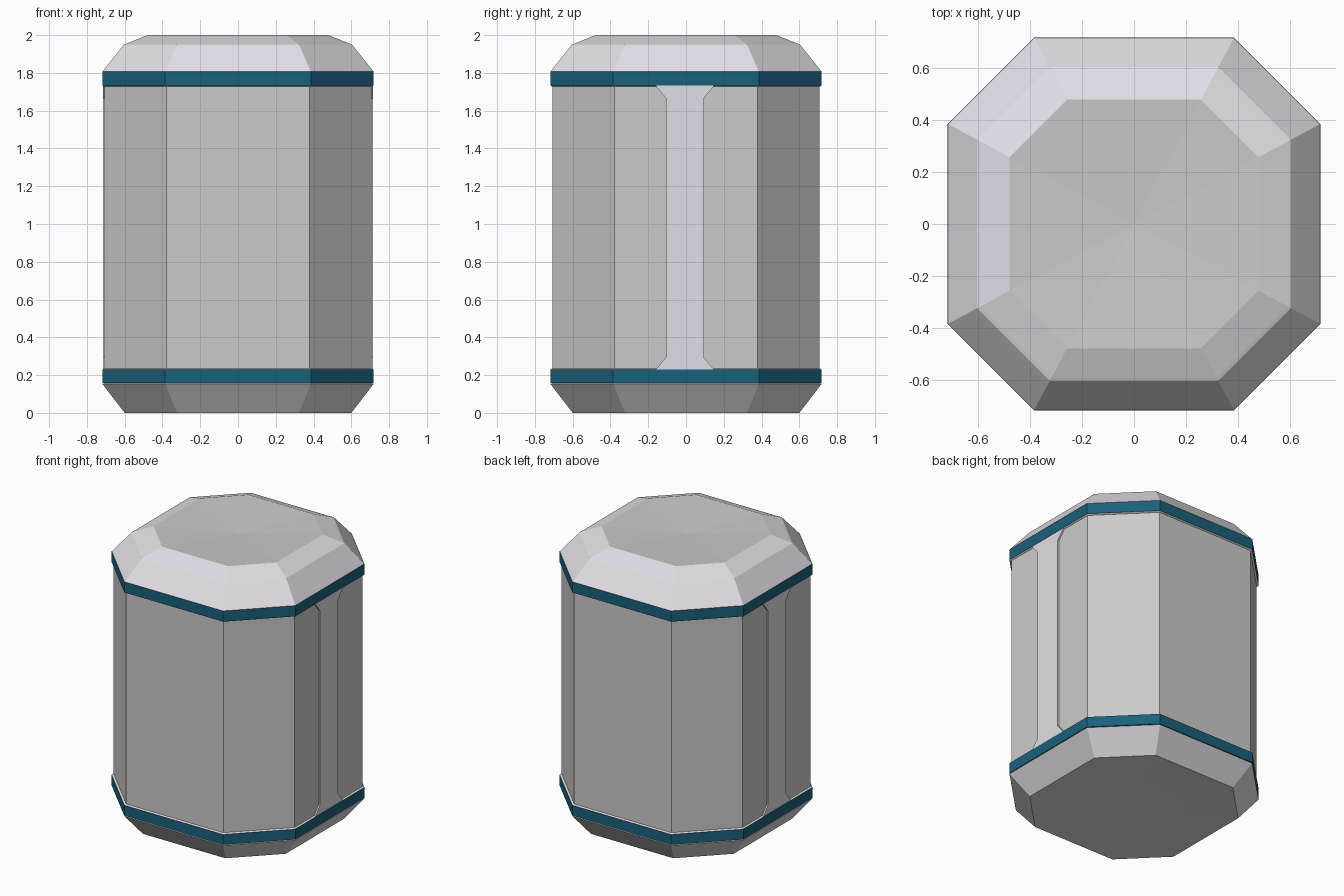
import bpy, bmesh

if "Cube" in bpy.data.objects:
    bpy.data.objects.remove(bpy.data.objects["Cube"])

SIDE = 0.537  # half side length relative to the distance of a face from the centre


def material(name, rgb):
    m = bpy.data.materials.new(name)
    m.diffuse_color = (*rgb, 1)
    m.use_nodes = True
    m.node_tree.nodes["Principled BSDF"].inputs["Base Color"].default_value = m.diffuse_color
    return m


teal = material("teal", (0.01, 0.12, 0.195))
pale = material("pale_trim", (0.77, 0.73, 0.79))


def finish(name, bm, mat=None):
    bmesh.ops.recalc_face_normals(bm, faces=bm.faces)
    me = bpy.data.meshes.new(name)
    bm.to_mesh(me)
    bm.free()
    if mat:
        me.materials.append(mat)
    ob = bpy.data.objects.new(name, me)
    bpy.context.collection.objects.link(ob)
    return ob


def octagon_stack(name, profile, mat=None, start=None, end=None, closed=False):
    """Skin octagonal rings (apothem, z); start/end are centre heights for fan caps."""
    bm = bmesh.new()
    rings = []
    for a, z in profile:
        h = a * SIDE
        pts = [(h, -a), (a, -h), (a, h), (h, a), (-h, a), (-a, h), (-a, -h), (-h, -a)]
        rings.append([bm.verts.new((x, y, z)) for x, y in pts])
    pairs = list(zip(rings, rings[1:]))
    if closed:
        pairs.append((rings[-1], rings[0]))
    for r, s in pairs:
        for i in range(8):
            j = (i + 1) % 8
            bm.faces.new((r[i], r[j], s[j], s[i]))
    for ring, z in ((rings[0], start), (rings[-1], end)):
        if z is not None:
            c = bm.verts.new((0, 0, z))
            for i in range(8):
                bm.faces.new((ring[i], ring[(i + 1) % 8], c))
    return finish(name, bm, mat)


# Main drum
octagon_stack("body", [(0.706, 0.2), (0.706, 1.76)], start=0.2, end=1.76)

# Chamfered lid and base
octagon_stack("lid_rim", [(0.70, 1.80), (0.717, 1.808), (0.605, 1.948), (0.595, 1.953), (0.48, 2.0)], pale)
octagon_stack("lid_top", [(0.48, 2.0)], end=1.975)
octagon_stack("base", [(0.70, 0.165), (0.717, 0.152), (0.60, 0.0), (0.30, 0.01)], pale, end=0.01)

# Coloured bands, each with a thin pale lip towards the body
for name, z0, z1, lip in (("lower_band", 0.157, 0.23, 0.236), ("upper_band", 1.733, 1.808, 1.727)):
    octagon_stack(name, [(0.68, z0), (0.718, z0), (0.718, z1), (0.68, z1)], teal, closed=True)
    edge = z1 if lip > z1 else z0
    octagon_stack(name + "_lip", [(0.717, edge), (0.707, lip), (0.69, lip), (0.69, edge)], pale, closed=True)

# Raised vertical strips with flared ends on both sides
outline = [(-0.155, 0.225), (-0.15, 0.235), (-0.1, 0.295), (-0.1, 1.665), (-0.15, 1.725), (-0.155, 1.74)]
outline += [(-y, z) for y, z in reversed(outline)]
for name, s in (("right_strip", 1), ("left_strip", -1)):
    bm = bmesh.new()
    f = bm.faces.new([bm.verts.new((s * 0.70, s * (y - 0.006), z)) for y, z in outline])
    out = bmesh.ops.extrude_face_region(bm, geom=[f])["geom"]
    bmesh.ops.translate(bm, vec=(s * 0.016, 0, 0), verts=[v for v in out if isinstance(v, bmesh.types.BMVert)])
    finish(name, bm, pale)
